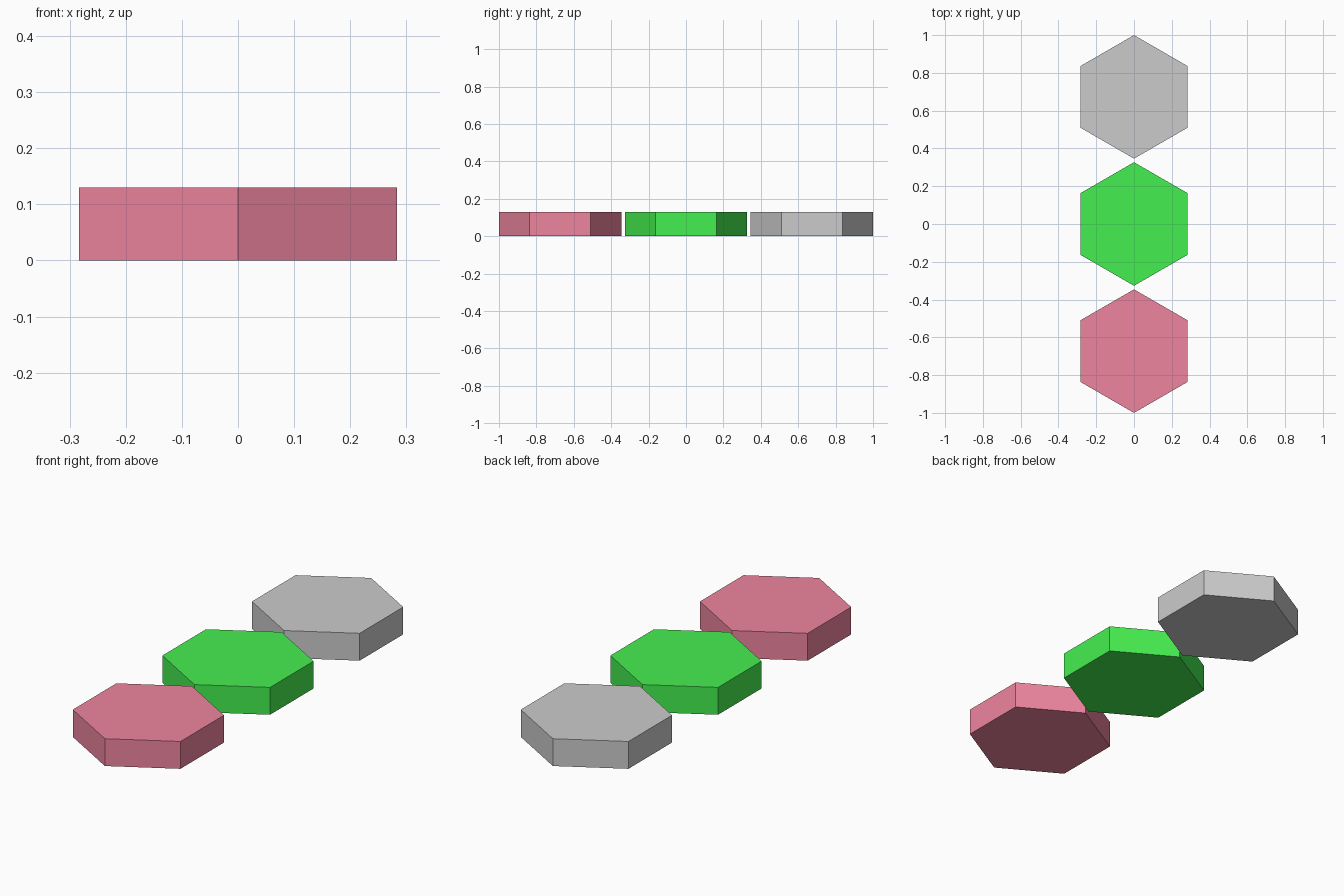
import bpy

if "Cube" in bpy.data.objects:
    bpy.data.objects.remove(bpy.data.objects["Cube"])

RADIUS = 0.327    # corner to centre, corners point along y
HEIGHT = 0.13
SPACING = 0.673


def hex_tile(name, y, color=None):
    bpy.ops.mesh.primitive_cylinder_add(
        vertices=6, radius=RADIUS, depth=HEIGHT, location=(0, y, HEIGHT / 2))
    tile = bpy.context.object
    tile.name = name
    if color:
        mat = bpy.data.materials.new(name + "_material")
        mat.diffuse_color = (*color, 1)
        mat.use_nodes = True
        mat.node_tree.nodes["Principled BSDF"].inputs["Base Color"].default_value = mat.diffuse_color
        tile.data.materials.append(mat)
    return tile


# Row of three flat hexagonal tiles, front to back
hex_tile("front_red_tile", -SPACING, (0.86, 0.235, 0.345))
hex_tile("middle_green_tile", 0, (0.06, 0.86, 0.08))
hex_tile("back_grey_tile", SPACING)
